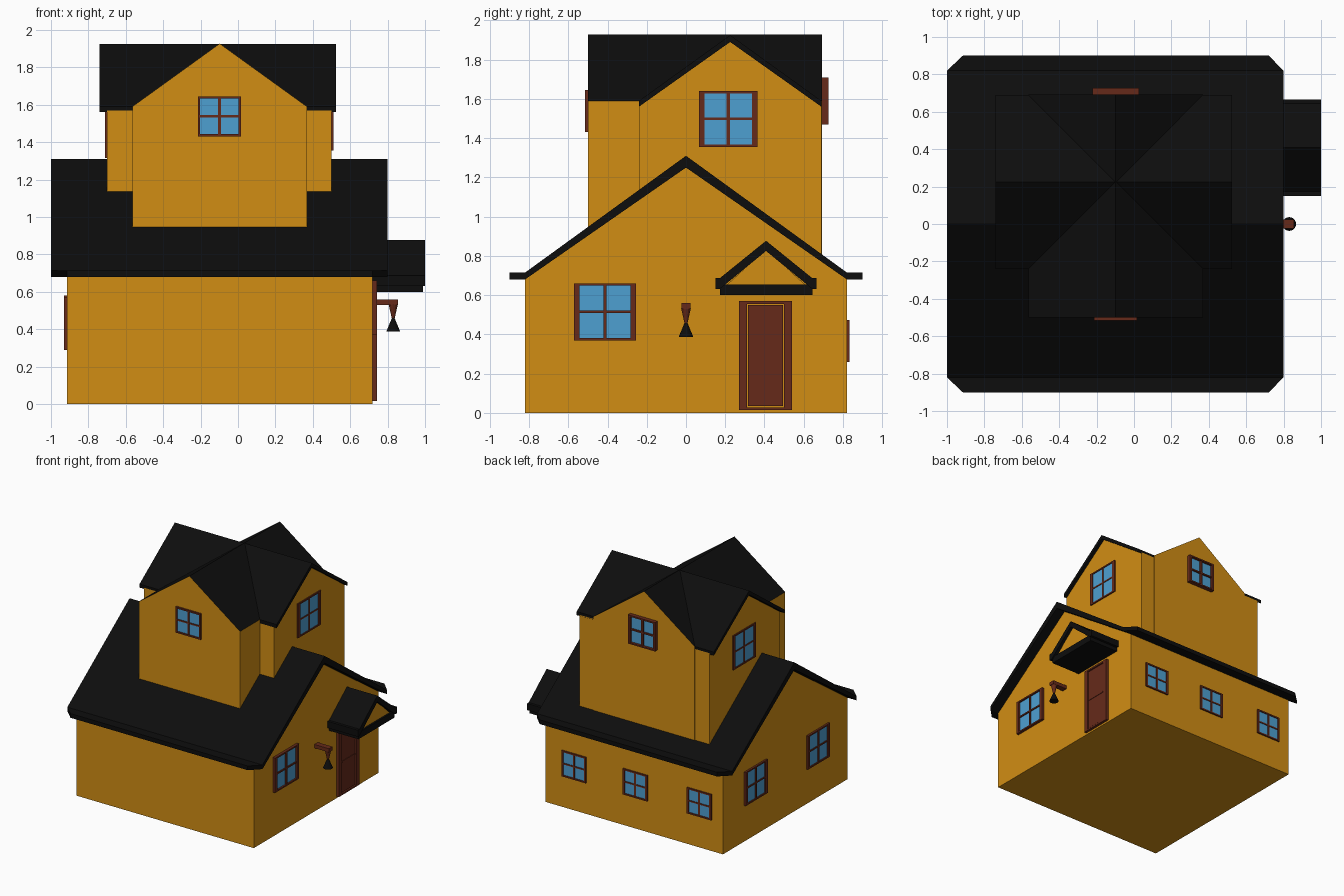
import bpy, bmesh, math
from mathutils import Vector

if "Cube" in bpy.data.objects:
    bpy.data.objects.remove(bpy.data.objects["Cube"])


def material(name, rgb):
    m = bpy.data.materials.new(name)
    m.diffuse_color = (*rgb, 1)
    m.use_nodes = True
    m.node_tree.nodes["Principled BSDF"].inputs["Base Color"].default_value = m.diffuse_color
    return m


ORANGE = material("orange_wall", (0.64, 0.27, 0.007))
BLACK = material("black_roof", (0.004, 0.004, 0.004))
BROWN = material("brown_wood", (0.133, 0.023, 0.010))
BLUE = material("blue_glass", (0.076, 0.35, 0.64))


def finish(name, bm, *mats):
    bmesh.ops.recalc_face_normals(bm, faces=bm.faces)
    me = bpy.data.meshes.new(name)
    bm.to_mesh(me)
    bm.free()
    for m in mats:
        me.materials.append(m)
    ob = bpy.data.objects.new(name, me)
    bpy.context.collection.objects.link(ob)
    return ob


def prism(name, profile, axis, a, b, mat, top=None):
    """Extrude a (side, z) profile along x or y; 'top' colours the upward slopes."""
    bm = bmesh.new()
    pts = [(a, p, z) if axis == "x" else (p, a, z) for p, z in profile]
    face = bm.faces.new([bm.verts.new(p) for p in pts])
    ext = bmesh.ops.extrude_face_region(bm, geom=[face])
    move = Vector((b - a, 0, 0) if axis == "x" else (0, b - a, 0))
    bmesh.ops.translate(bm, vec=move, verts=[v for v in ext["geom"] if isinstance(v, bmesh.types.BMVert)])
    bmesh.ops.recalc_face_normals(bm, faces=bm.faces)
    if top:
        for f in bm.faces:
            f.normal_update()
            f.material_index = 1 if f.normal.z > 0.3 else 0
    return finish(name, bm, mat, *([top] if top else []))


def gable(centre, half, base, eave, peak):
    return [(centre - half, base), (centre + half, base), (centre + half, eave),
            (centre, peak), (centre - half, eave)]


def roof_slab(centre, half, lip, bottom, top, peak_in, peak_out):
    """Thin gabled roof cross-section with flat lips at the eaves."""
    right = [(half, bottom), (half + lip, bottom), (half + lip, top), (half, top)]
    if not lip:
        right = [(half, bottom), (half, top)]
    left = [(-p, z) for p, z in reversed(right)]
    pts = [(0, peak_in)] + right + [(0, peak_out)] + left
    return [(centre + p, z) for p, z in pts]


def boxes(name, items, origin, u, n, mat):
    """Boxes given as (u0, u1, z0, z1, d0, d1) on a wall plane."""
    bm = bmesh.new()
    o, u, n, up = Vector(origin), Vector(u), Vector(n), Vector((0, 0, 1))
    for u0, u1, z0, z1, d0, d1 in items:
        geo = bmesh.ops.create_cube(bm, size=1)
        for v in geo["verts"]:
            c = v.co.copy()
            v.co = (o + u * (u0 if c.x < 0 else u1) + up * (z0 if c.z < 0 else z1)
                    + n * (d0 if c.y < 0 else d1))
    return finish(name, bm, mat)


def window(name, origin, n, w, h, depth, side=0.028):
    u = (1, 0, 0) if n[1] else (0, 1, 0)
    a, b, t = w / 2, h / 2, 0.012
    frame = [(-a, -a + side, -b, b, -0.01, depth), (a - side, a, -b, b, -0.01, depth),
             (-a, a, b - t, b, -0.01, depth), (-a, a, -b, -b + t, -0.01, depth),
             (-0.008, 0.008, -b, b, -0.01, depth * 0.8), (-a, a, -0.006, 0.006, -0.01, depth * 0.8)]
    boxes(name + "_frame", frame, origin, u, n, BROWN)
    boxes(name + "_glass", [(-a + t, a - t, -b + t, b - t, -0.01, depth * 0.4)], origin, u, n, BLUE)


# Ground floor and its roof, with the eave lips cut back at the corners
prism("ground_floor_walls", gable(0, 0.82, 0, 0.695, 1.265), "x", -0.915, 0.72, ORANGE)
roof = prism("main_roof", roof_slab(0, 0.82, 0.08, 0.68, 0.715, 1.25, 1.31), "x", -1.0, 0.80, BLACK)
for v in roof.data.vertices:
    if abs(v.co.y) > 0.85:
        v.co.x = -0.915 if v.co.x < 0 else 0.72

# Upper floor: side gable with overhanging slab, crossed by a flush front-to-back gable
prism("upper_side_walls", gable(0.225, 0.465, 0.75, 1.57, 1.90), "x", -0.70, 0.50, ORANGE)
prism("upper_side_roof", roof_slab(0.225, 0.465, 0, 1.56, 1.59, 1.89, 1.925), "x", -0.74, 0.525, BLACK)
prism("upper_cross_gable", gable(-0.098, 0.467, 0.75, 1.59, 1.927), "y", -0.50, 0.692, ORANGE, BLACK)

# Windows
X, Y = (1, 0, 0), (0, 1, 0)
NX, NY = (-1, 0, 0), (0, -1, 0)
window("right_ground_window", (0.72, -0.412, 0.515), X, 0.315, 0.29, 0.022)
window("right_upper_window", (0.50, 0.215, 1.498), X, 0.30, 0.285, 0.01)
window("left_upper_window", (-0.70, 0.24, 1.457), NX, 0.30, 0.285, 0.01)
window("left_ground_window_back", (-0.915, 0.397, 0.44), NX, 0.29, 0.28, 0.016)
window("left_ground_window_front", (-0.915, -0.423, 0.43), NX, 0.29, 0.28, 0.016)
window("front_upper_window", (-0.10, -0.50, 1.538), NY, 0.23, 0.215, 0.015, 0.013)
window("back_upper_window", (-0.097, 0.692, 1.59), Y, 0.25, 0.24, 0.034, 0.02)
for i, x in enumerate((-0.70, -0.11, 0.455)):
    window(f"back_ground_window_{i + 1}", (x, 0.82, 0.367), Y, 0.225, 0.215, 0.012, 0.016)

# Door: frame, leaf set off by a thin gap, and middle rail
door_at = (0.72, 0.405, 0)
boxes("door_frame", [(-0.135, -0.095, 0.015, 0.57, -0.01, 0.022), (0.095, 0.135, 0.015, 0.57, -0.01, 0.022),
                     (-0.135, 0.135, 0.556, 0.57, -0.01, 0.022), (-0.135, 0.135, 0.015, 0.028, -0.01, 0.022)],
      door_at, Y, X, BROWN)
boxes("door_leaf", [(-0.088, 0.088, 0.034, 0.55, -0.01, 0.016), (-0.088, 0.088, 0.285, 0.295, -0.01, 0.02)],
      door_at, Y, X, BROWN)

# Porch canopy over the door
prism("canopy_roof", roof_slab(0.408, 0.235, 0.023, 0.632, 0.687, 0.825, 0.877), "x", 0.715, 1.0, BLACK)
boxes("canopy_base", [(-0.232, 0.24, 0.60, 0.655, -0.01, 0.27)], door_at, Y, X, BLACK)
prism("canopy_gable_panel", [(0.20, 0.645), (0.616, 0.645), (0.408, 0.835)], "x", 0.93, 0.975, ORANGE)

# Wall lamp: arm, tapered hanger and conical shade
boxes("lamp_arm", [(-0.023, 0.023, 0.53, 0.56, -0.01, 0.135)], (0.72, 0, 0), Y, X, BROWN)


def cone(name, z0, z1, r0, r1, sides, mat):
    bm = bmesh.new()
    bmesh.ops.create_cone(bm, cap_ends=True, segments=sides, radius1=r0, radius2=r1, depth=z1 - z0)
    bmesh.ops.translate(bm, vec=(0.83, 0, (z0 + z1) / 2), verts=bm.verts)
    finish(name, bm, mat)


cone("lamp_hanger", 0.45, 0.535, 0.006, 0.025, 12, BROWN)
cone("lamp_shade", 0.387, 0.468, 0.037, 0.004, 16, BLACK)
